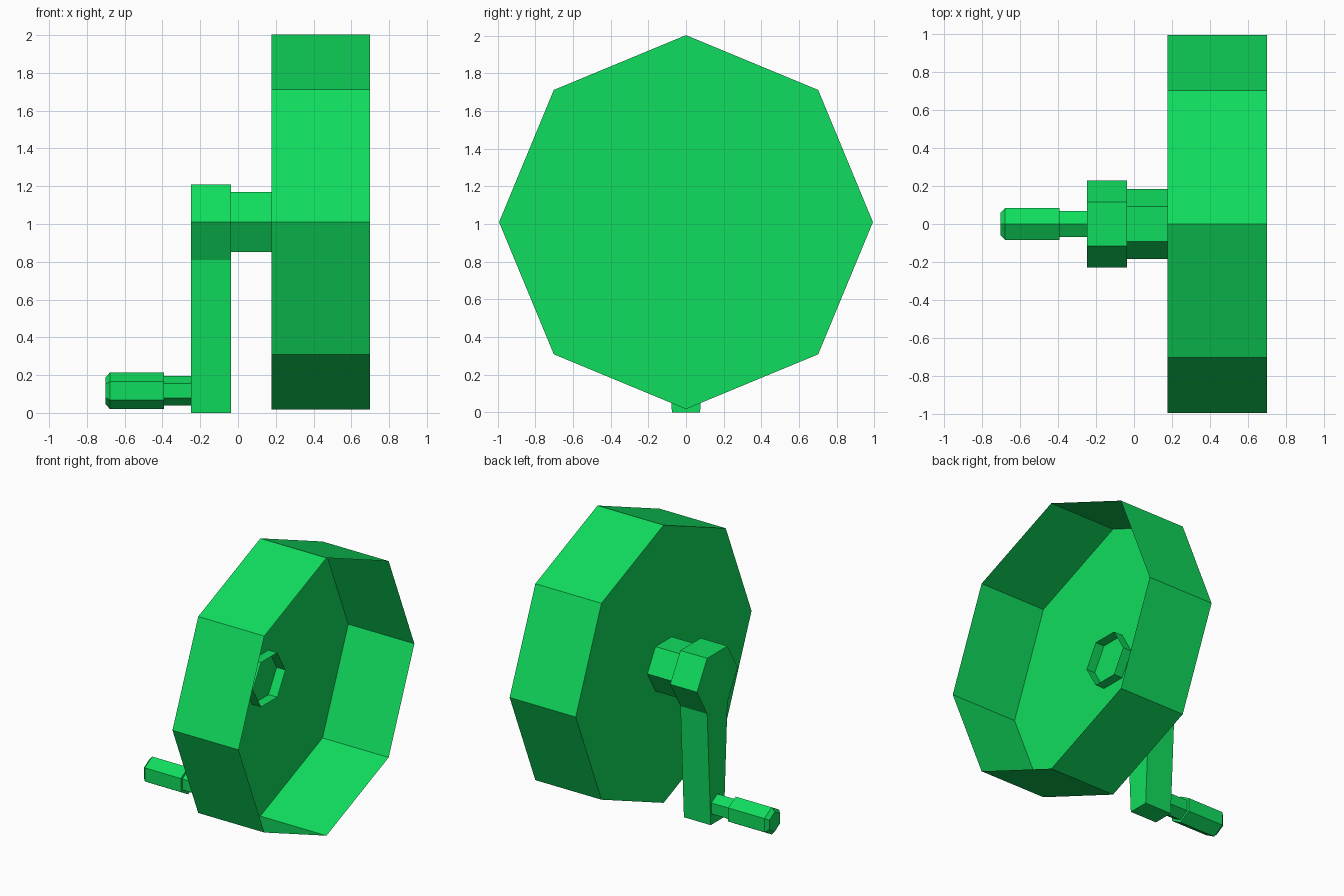
import bpy
from math import sin, cos, pi

if "Cube" in bpy.data.objects:
    bpy.data.objects.remove(bpy.data.objects["Cube"])

green = bpy.data.materials.new("green")
green.diffuse_color = (0.005, 0.72, 0.11, 1)
green.use_nodes = True
green.node_tree.nodes["Principled BSDF"].inputs["Base Color"].default_value = green.diffuse_color


def loft_x(name, sections, cap_start=True, cap_end=True):
    """Skin matching (x, [(y, z), ...]) outlines along x."""
    n = len(sections[0][1])
    verts = [(x, y, z) for x, outline in sections for y, z in outline]
    faces = []
    for s in range(len(sections) - 1):
        a, b = s * n, (s + 1) * n
        for i in range(n):
            j = (i + 1) % n
            faces.append((a + i, b + i, b + j, a + j))
    if cap_start:
        faces.append(tuple(range(n)))
    if cap_end:
        faces.append(tuple(reversed(range(len(verts) - n, len(verts)))))
    mesh = bpy.data.meshes.new(name)
    mesh.from_pydata(verts, [], faces)
    mesh.materials.append(green)
    # outlines run counter-clockwise in y-z, so turn all normals outward
    mesh.flip_normals()
    mesh.update()
    obj = bpy.data.objects.new(name, mesh)
    bpy.context.collection.objects.link(obj)
    return obj


def ring(sides, radius, z, start=0.0):
    return [(radius * cos(start + 2 * pi * i / sides),
             z + radius * sin(start + 2 * pi * i / sides)) for i in range(sides)]


AXLE, GRIP = 1.01, 0.117

# Reel drum: thin octagonal cup, open towards +x
drum = ring(8, 0.993, AXLE)
loft_x("drum", [(0.177, drum), (0.70, drum)], cap_end=False)

# Hub: open hexagonal tube poking slightly through the drum's disk
hub = ring(6, 0.184, AXLE)
loft_x("hub", [(-0.036, hub), (0.247, hub)], cap_start=False, cap_end=False)

# Crank arm: hexagonal head tapering into a straight leg
arm = [(0.075, 0), (0.115, 0.81), (0.23, AXLE), (0.115, 1.208),
       (-0.115, 1.208), (-0.23, AXLE), (-0.115, 0.81), (-0.075, 0)]
loft_x("crank_arm", [(-0.248, arm), (-0.036, arm)])

# Handle: chamfered hexagonal grip stepping down to a thin neck
profile = [(-0.702, 0.07), (-0.678, 0.097), (-0.393, 0.097),
           (-0.393, 0.078), (-0.248, 0.078)]
loft_x("handle", [(x, ring(6, r, GRIP, pi / 2)) for x, r in profile], cap_end=False)
